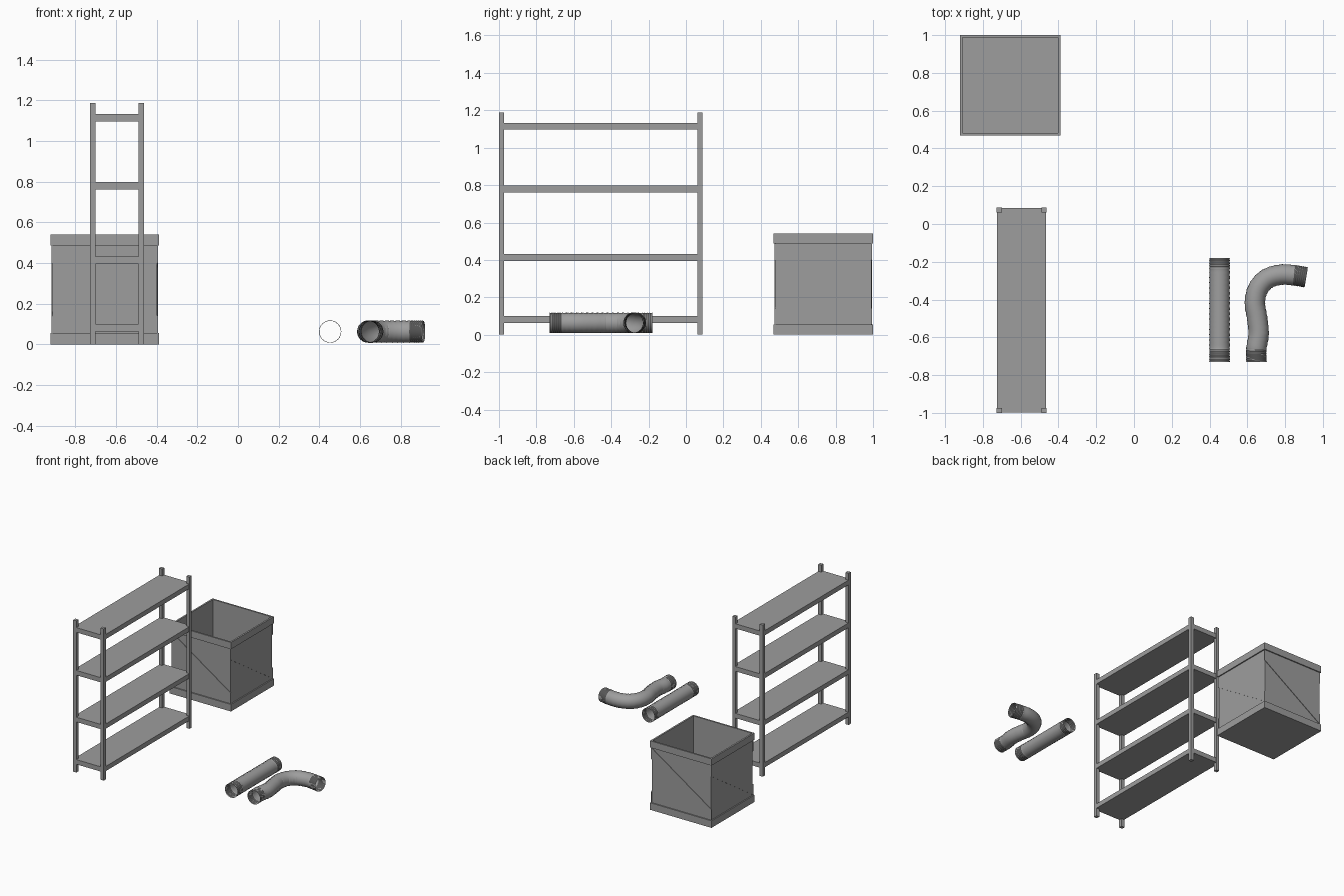
import bpy, bmesh, math
from mathutils import Vector, Matrix

cube = bpy.data.objects.get("Cube")
if cube:
    bpy.data.objects.remove(cube, do_unlink=True)

grey = bpy.data.materials.new("plain grey")
grey.use_nodes = True
COLOUR = (0.34, 0.34, 0.34, 1)
grey.diffuse_color = COLOUR
grey.node_tree.nodes["Principled BSDF"].inputs["Base Color"].default_value = COLOUR


def finish(name, bm):
    mesh = bpy.data.meshes.new(name)
    bm.to_mesh(mesh)
    bm.free()
    mesh.materials.append(grey)
    obj = bpy.data.objects.new(name, mesh)
    bpy.context.collection.objects.link(obj)
    return obj


def box(name, x0, x1, y0, y1, z0, z1):
    bm = bmesh.new()
    size = Matrix.Diagonal((x1 - x0, y1 - y0, z1 - z0, 1))
    centre = Matrix.Translation(((x0 + x1) / 2, (y0 + y1) / 2, (z0 + z1) / 2))
    bmesh.ops.create_cube(bm, size=1, matrix=centre @ size)
    return finish(name, bm)


# Shelf rack: four posts and four boards
X0, X1, Y0, Y1 = -0.727, -0.463, -1.0, 0.088
POST = 0.027
for side, x in (("right", X0), ("left", X1 - POST)):
    for end, y in (("front", Y0), ("back", Y1 - POST)):
        box(f"{end}_{side}_post", x, x + POST, y, y + POST, 0, 1.187)
for i, top in enumerate((0.1, 0.432, 0.798, 1.133)):
    inset = 0.002
    box(f"shelf_board_{i + 1}", X0 + inset, X1 - inset, Y0 + inset, Y1 - inset, top - 0.037, top)

# Open crate: floor, and on each side a panel, two rails and a diagonal brace
HALF, TOP = 0.266, 0.54
LOW, HIGH = 0.055, 0.487
CENTRE = Matrix.Translation((-0.655, 0.734, 0))
WALL = 0.013


def crate_side(name, outline, outer, inner, turn):
    """Extrude an (x, z) outline between two depths, then turn it to one side."""
    bm = bmesh.new()
    face = bm.faces.new([bm.verts.new((x, -outer, z)) for x, z in outline])
    out = bmesh.ops.extrude_face_region(bm, geom=[face], use_keep_orig=True)
    moved = [v for v in out["geom"] if isinstance(v, bmesh.types.BMVert)]
    bmesh.ops.translate(bm, verts=moved, vec=(0, outer - inner, 0))
    bmesh.ops.recalc_face_normals(bm, faces=bm.faces)
    bm.transform(CENTRE @ Matrix.Rotation(turn * math.pi / 2, 4, "Z"))
    return finish(name, bm)


def rect(w, z0, z1):
    return [(-w, z0), (w, z0), (w, z1), (-w, z1)]


inner = HALF - WALL
face_half = HALF - 0.005
for turn, side in enumerate(("front", "left", "back", "right")):
    crate_side(f"crate_{side}_panel", rect(HALF - 0.009, LOW, HIGH), HALF - 0.009, inner, turn)
    crate_side(f"crate_{side}_bottom_rail", rect(HALF, 0, LOW), HALF, inner, turn)
    crate_side(f"crate_{side}_top_rail", rect(HALF, HIGH, TOP), HALF, inner, turn)
    brace = [(-face_half, HIGH), (-face_half, 0.4), (face_half, LOW), (face_half, 0.14)]
    crate_side(f"crate_{side}_brace", brace, face_half, HALF - 0.01, turn)
box("crate_floor", -0.655 - inner, -0.655 + inner, 0.734 - inner, 0.734 + inner, 0, WALL)


# Ribbed open pipes
def smooth_path(points, steps=24):
    """Catmull-Rom path through the points."""
    pts = [2 * points[0] - points[1]] + points + [2 * points[-1] - points[-2]]
    path = []
    for a, b, c, d in zip(pts, pts[1:], pts[2:], pts[3:]):
        for i in range(steps):
            t = i / steps
            path.append(0.5 * (2 * b + (c - a) * t + (2 * a - 5 * b + 4 * c - d) * t * t
                               + (3 * b - a - 3 * c + d) * t ** 3))
    return path + [points[-1]]


def pipe(name, points, radius=0.054, sides=24):
    path = smooth_path([Vector((x, y, 0.063)) for x, y in points])
    bm = bmesh.new()
    rings, travelled, next_at, count = [], 0, 0, 0
    total = sum((b - a).length for a, b in zip(path, path[1:]))
    for i, p in enumerate(path):
        if i:
            travelled += (p - path[i - 1]).length
        if travelled < next_at and i < len(path) - 1:
            continue
        # Ribs sit closer together on the cuffs at both ends
        cuff = min(travelled, total - travelled) < 0.07
        next_at = travelled + (0.005 if cuff else 0.013)
        r = radius + (0.001 if count % 2 == 0 else -0.0012)
        count += 1
        ahead = (path[min(i + 1, len(path) - 1)] - path[max(i - 1, 0)]).normalized()
        across = ahead.cross(Vector((0, 0, 1)))
        ring = []
        for k in range(sides):
            a = 2 * math.pi * k / sides
            ring.append(bm.verts.new(p + r * (math.cos(a) * across + math.sin(a) * Vector((0, 0, 1)))))
        rings.append(ring)
    for low, high in zip(rings, rings[1:]):
        for k in range(sides):
            n = (k + 1) % sides
            bm.faces.new((low[k], low[n], high[n], high[k]))
    bmesh.ops.recalc_face_normals(bm, faces=bm.faces)
    obj = finish(name, bm)
    bpy.ops.object.select_all(action="DESELECT")
    obj.select_set(True)
    bpy.context.view_layer.objects.active = obj
    bpy.ops.object.shade_smooth_by_angle(angle=math.radians(30))


pipe("straight_pipe", [(0.453, -0.73 + 0.055 * i) for i in range(11)])
pipe("bent_pipe", [(0.648, -0.73), (0.648, -0.66), (0.66, -0.58), (0.652, -0.5), (0.64, -0.42),
                   (0.656, -0.345), (0.705, -0.29), (0.78, -0.268), (0.85, -0.272), (0.912, -0.282)])
